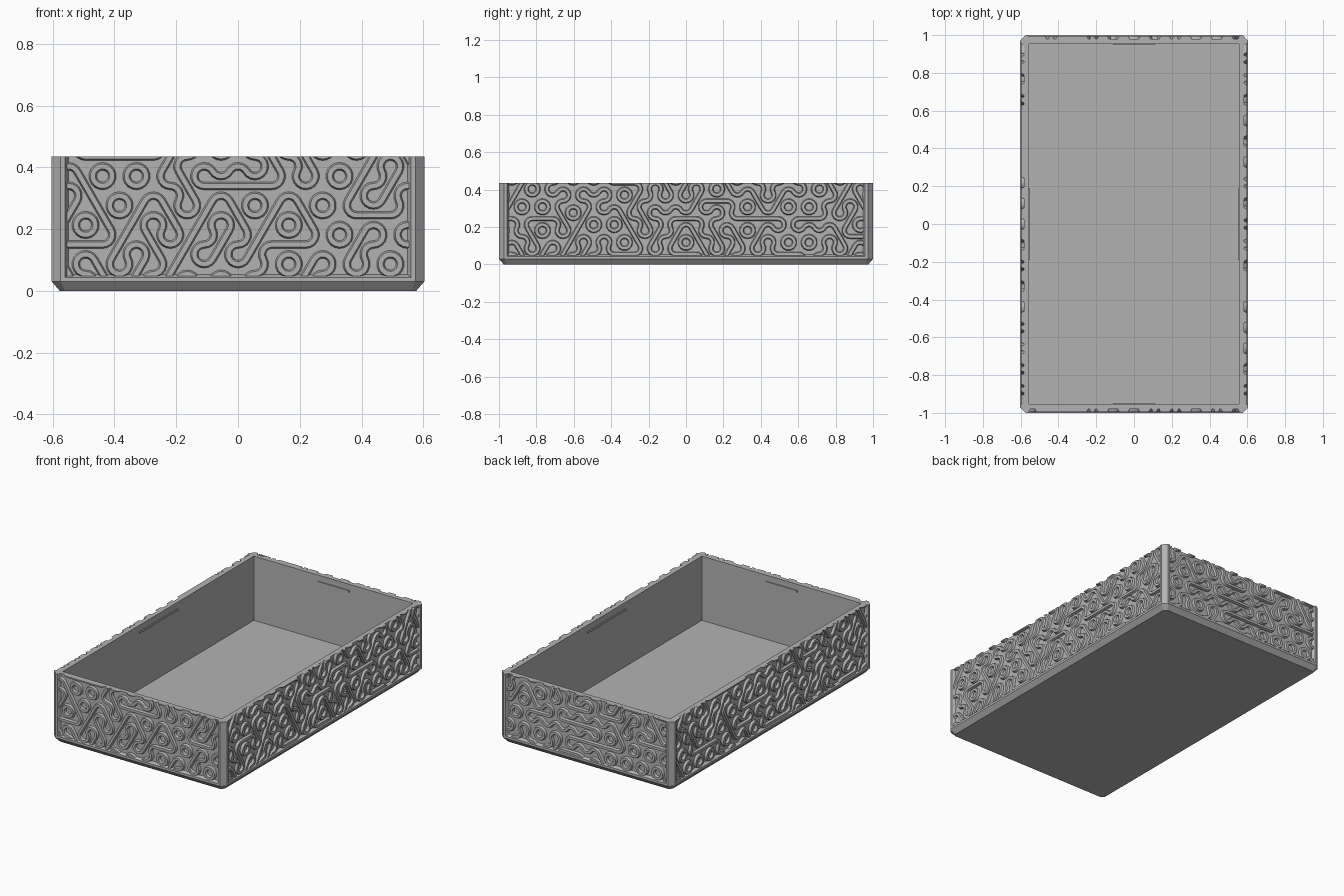
import bpy, bmesh, math, random
from math import cos, sin, pi, radians
from mathutils import Vector

if "Cube" in bpy.data.objects:
    bpy.data.objects.remove(bpy.data.objects["Cube"])

HX, HY, TOP = 0.603, 1.0, 0.435      # half width, half depth, height
WALL, RECESS, CUT = 0.047, 0.02, 0.028
SIDE = 0.0633                        # hexagon tile side
STEP = SIDE * math.sqrt(3) / 2
ROW0 = 0.055

grey = bpy.data.materials.new("plain grey")
grey.use_nodes = True
colour = (0.45, 0.45, 0.45, 1)
grey.diffuse_color = colour
grey.node_tree.nodes["Principled BSDF"].inputs["Base Color"].default_value = colour


def finish(bm, name, turn=0):
    bmesh.ops.recalc_face_normals(bm, faces=bm.faces[:])
    mesh = bpy.data.meshes.new(name)
    bm.to_mesh(mesh)
    bm.free()
    mesh.materials.append(grey)
    ob = bpy.data.objects.new(name, mesh)
    ob.rotation_euler.z = turn
    bpy.context.collection.objects.link(ob)
    return ob


def box(name, lo, hi):
    bm = bmesh.new()
    bmesh.ops.create_cube(bm, size=1)
    for v in bm.verts:
        v.co = [l + (c + 0.5) * (h - l) for c, l, h in zip(v.co, lo, hi)]
    return finish(bm, name)


def skin(bm, rings, closed=True):
    """Join successive vertex rings with quads."""
    for a, b in zip(rings, rings[1:]):
        for i in range(len(a)):
            j = (i + 1) % len(a)
            bm.faces.new((a[i], a[j], b[j], b[i]))


# Base tray: bevelled foot, lower rail, floor
def octagon(bm, inset, z, cut):
    x, y = HX - inset, HY - inset
    pts = [(x - cut, -y), (x, cut - y), (x, y - cut), (x - cut, y),
           (cut - x, y), (-x, y - cut), (-x, cut - y), (cut - x, -y)]
    return [bm.verts.new((px, py, z)) for px, py in pts]


bm = bmesh.new()
rings = [octagon(bm, *r) for r in ((0.026, 0, 0.018), (0, 0.03, CUT), (0, 0.044, CUT),
                                   (RECESS, 0.053, CUT), (WALL, 0.053, 0.002),
                                   (WALL, 0.03, 0.002))]
skin(bm, rings)
bm.faces.new(rings[0])
bm.faces.new(rings[-1])
finish(bm, "base_tray")

# Corner posts: chamfered outside, sloping into the recessed panels
POST = [(0, CUT), (0, 0.043), (RECESS, 0.054), (WALL, 0.054),
        (WALL, WALL), (0.054, WALL), (0.054, RECESS), (0.043, 0), (CUT, 0)]
for sx, side in ((1, "left"), (-1, "right")):
    for sy, end in ((-1, "front"), (1, "back")):
        bm = bmesh.new()
        levels = [[bm.verts.new((sx * (HX - a), sy * (HY - b), z)) for a, b in POST]
                  for z in (0.035, TOP)]
        skin(bm, levels)
        for ring in levels:
            bm.faces.new(ring)
        finish(bm, f"{end}_{side}_corner_post")

# Wall panels and the small catches inside the rim
for s, side in ((1, "left"), (-1, "right")):
    a, b = sorted((s * (HX - WALL), s * (HX - RECESS)))
    box(f"{side}_wall", (a, WALL - HY, 0.03), (b, HY - WALL, TOP))
    x = s * (HX - WALL)
    box(f"{side}_catch", (x - 0.006, -0.19, 0.385), (x + 0.006, 0.19, 0.397))
for s, end in ((-1, "front"), (1, "back")):
    a, b = sorted((s * (HY - WALL), s * (HY - RECESS)))
    box(f"{end}_wall", (WALL - HX, a, 0.03), (HX - WALL, b, TOP))
    y = s * (HY - WALL)
    box(f"{end}_catch", (-0.11, y - 0.006, 0.385), (0.11, y + 0.006, 0.397))

# Hexagonal maze relief: each tile is three corner arcs, or two arcs and a straight
TILES = [((0, 2, 4), None), ((1, 3, 5), None)]
TILES += [((k + 1, (k + 4) % 6), k) for k in range(3)]
RIDGE = [(-0.013, 0), (-0.008, 0.015), (0.008, 0.015), (0.013, 0)]


def polar(r, deg):
    return Vector((r * cos(radians(deg)), r * sin(radians(deg))))


def corner(centre, k):
    return centre + polar(SIDE, 30 + 60 * k)


def sweep(bm, path, normals, face):
    """Sweep the ridge section along a flat path on the wall face."""
    rings = []
    for p, n in zip(path, normals):
        rings.append([bm.verts.new((p.x + n.x * w, -face - h, p.y + n.y * w))
                      for w, h in RIDGE])
    skin(bm, rings)


def relief(name, half, depth, turn, seed, circles):
    rng = random.Random(seed)
    bm = bmesh.new()
    face = depth - RECESS - 0.0005
    loops = [Vector((i * STEP, z)) for i, z in circles]
    count = int(half / STEP / 2) + 2
    for j in range(-1, 6):
        for i in range(-count, count + 1):
            c = Vector(((2 * i + j % 2) * STEP, ROW0 + 1.5 * SIDE * j))
            need = {k for k in range(6)
                    if any((corner(c, k) - q).length < 0.01 for q in loops)}
            fits = [t for t in TILES if need <= set(t[0])] or TILES
            arcs, straight = rng.choice(fits)
            for k in arcs:
                dirs = [polar(1, 150 + 60 * k + 20 * n) for n in range(7)]
                mid = corner(c, k)
                sweep(bm, [mid + d * SIDE / 2 for d in dirs], dirs, face)
            if straight is not None:
                d = polar(STEP, 60 * straight)
                n = polar(1, 60 * straight + 90)
                sweep(bm, [c - d, c + d], [n, n], face)
    bmesh.ops.remove_doubles(bm, verts=bm.verts[:], dist=0.0005)
    # trim the ridges to the panel and close the cut ends
    edge = half - 0.05
    for co, no in (((edge, 0, 0), (1, 0, 0)), ((-edge, 0, 0), (-1, 0, 0)),
                   ((0, 0, TOP), (0, 0, 1)), ((0, 0, 0.048), (0, 0, -1))):
        bmesh.ops.bisect_plane(bm, geom=bm.verts[:] + bm.edges[:] + bm.faces[:],
                               plane_co=co, plane_no=no, clear_outer=True)
    bmesh.ops.holes_fill(bm, edges=[e for e in bm.edges if e.is_boundary], sides=0)
    ob = finish(bm, name, turn)
    bpy.context.view_layer.objects.active = ob
    ob.select_set(True)
    bpy.ops.object.shade_smooth_by_angle(angle=radians(30))
    ob.select_set(False)


short = [(-6, 0.372), (-9, 0.213), (3, 0.213), (6, 0.182), (3, 0.087), (9, 0.087)]
long = [(-15, 0.403), (-9, 0.213), (-6, 0.372), (0, 0.118), (6, 0.182),
        (12, 0.118), (13, 0.403)]
relief("front_relief", HX, HY, 0, 3, short)
relief("left_relief", HY, HX, pi / 2, 8, long)
relief("back_relief", HX, HY, pi, 5, short)
relief("right_relief", HY, HX, -pi / 2, 11, long)
